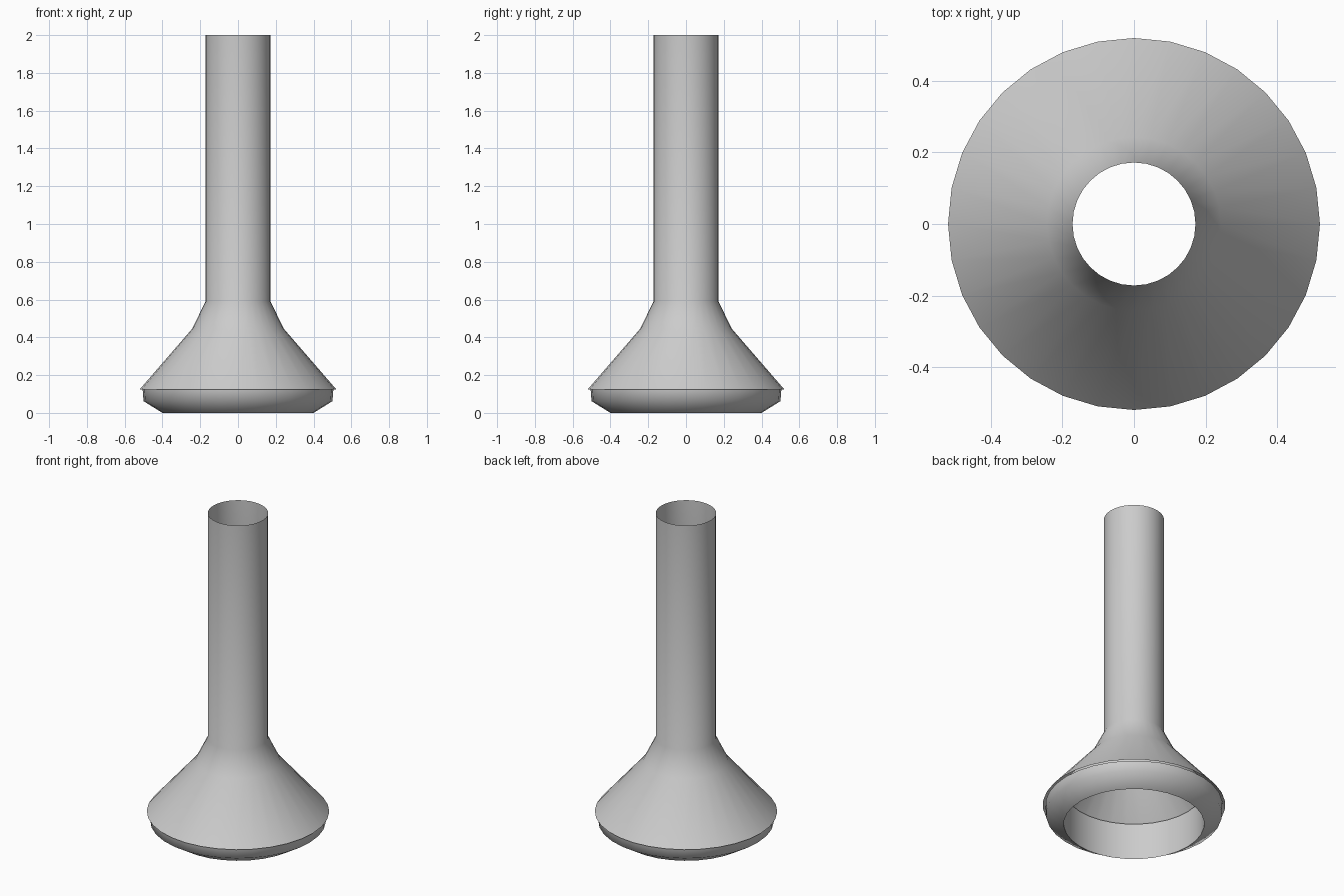
import bpy, bmesh, math

if "Cube" in bpy.data.objects:
    bpy.data.objects.remove(bpy.data.objects["Cube"])

SIDES = 32


def lathe(name, profile, angle=60):
    """Revolve an open (radius, height) profile around z."""
    bm = bmesh.new()
    rings = []
    for r, z in profile:
        rings.append([bm.verts.new((r * math.cos(2 * math.pi * i / SIDES),
                                    r * math.sin(2 * math.pi * i / SIDES), z))
                      for i in range(SIDES)])
    for a, b in zip(rings, rings[1:]):
        for i in range(SIDES):
            j = (i + 1) % SIDES
            bm.faces.new((a[i], a[j], b[j], b[i]))
    mesh = bpy.data.meshes.new(name)
    bm.to_mesh(mesh)
    bm.free()
    obj = bpy.data.objects.new(name, mesh)
    bpy.context.collection.objects.link(obj)
    bpy.ops.object.select_all(action='DESELECT')
    obj.select_set(True)
    bpy.context.view_layer.objects.active = obj
    bpy.ops.object.shade_smooth_by_angle(angle=math.radians(angle))
    return obj


# Open tube flaring into a conical skirt
lathe("flared_tube", [(0.52, 0.125), (0.243, 0.445), (0.172, 0.59), (0.172, 2.0)])

# Bevelled base ring: inner wall, chamfer, outer wall tucked under the skirt
lathe("base_ring", [(0.40, 0.23), (0.40, 0.0), (0.50, 0.062), (0.505, 0.125)])
